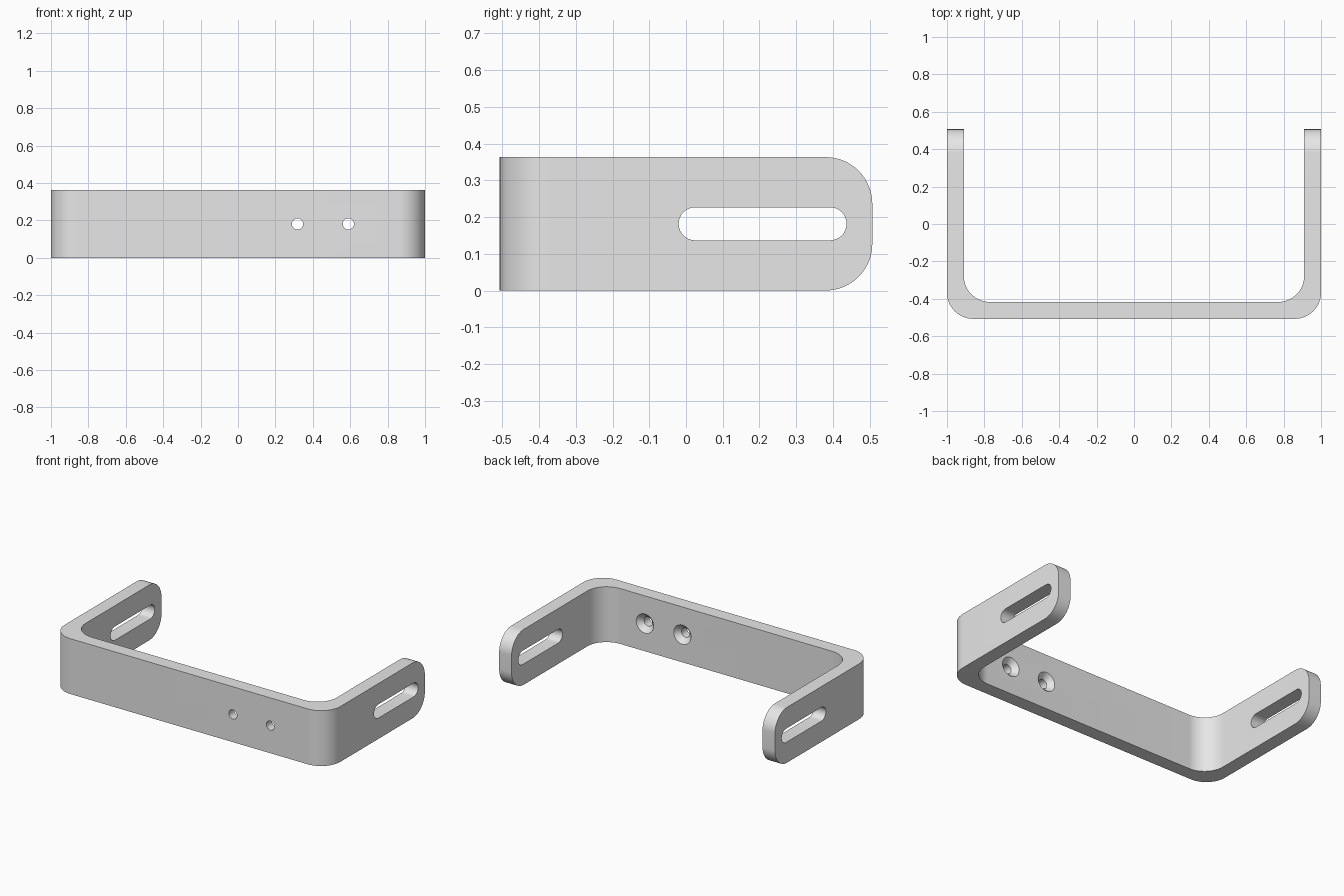
import bpy, bmesh, math
from mathutils import Vector

cube = bpy.data.objects.get("Cube")
if cube:
    bpy.data.objects.remove(cube, do_unlink=True)

W, D, H, T = 1.0, 0.507, 0.363, 0.09     # half width, half depth, height, thickness
R_BEND, R_END = 0.14, 0.127
MID = H / 2

metal = bpy.data.materials.new("plain grey metal")
metal.use_nodes = True
grey = (0.8, 0.8, 0.8, 1)
metal.diffuse_color = grey
metal.node_tree.nodes["Principled BSDF"].inputs["Base Color"].default_value = grey


def arc(cx, cy, r, a0, a1, n=16):
    """Points on an arc, angles in degrees."""
    return [(cx + r * math.cos(math.radians(a0 + (a1 - a0) * i / n)),
             cy + r * math.sin(math.radians(a0 + (a1 - a0) * i / n))) for i in range(n + 1)]


def finish(name, bm):
    bmesh.ops.recalc_face_normals(bm, faces=bm.faces)
    mesh = bpy.data.meshes.new(name)
    bm.to_mesh(mesh)
    bm.free()
    mesh.materials.append(metal)
    ob = bpy.data.objects.new(name, mesh)
    bpy.context.collection.objects.link(ob)
    return ob


def loft(rings):
    """Skin a series of matching closed rings and cap both ends."""
    bm = bmesh.new()
    rows = [[bm.verts.new(p) for p in ring] for ring in rings]
    n = len(rows[0])
    for a, b in zip(rows, rows[1:]):
        for i in range(n):
            j = (i + 1) % n
            bm.faces.new((a[i], a[j], b[j], b[i]))
    bm.faces.new(rows[0])
    bm.faces.new(rows[-1])
    return bm


# U-shaped strap: right half of the outline, mirrored, then raised to full height
inner_x, inner_y = W - T, -D + T
outer = arc(W - R_BEND, -D + R_BEND, R_BEND, -90, 0) + [(W, D)]
inner = [(inner_x, D)] + arc(inner_x - R_BEND, inner_y + R_BEND, R_BEND, 0, -90)
half = outer + inner
outline = half + [(-x, y) for x, y in reversed(half)]
bm = loft([[(x, y, z) for x, y in outline] for z in (0, H)])

# Rounded corners on the free ends of both arms
ends = [e for e in bm.edges
        if all(v.co.y > D - 0.001 for v in e.verts)
        and abs(e.verts[0].co.z - e.verts[1].co.z) < 0.001]
bmesh.ops.bevel(bm, geom=ends, offset=R_END, segments=16, profile=0.5, affect='EDGES')
bracket = finish("bracket", bm)

# Slot cutter passing through both arms
R_SLOT = 0.045
slot = arc(0.437 - R_SLOT, MID, R_SLOT, -90, 90) + arc(-0.02 + R_SLOT, MID, R_SLOT, 90, 270)
cutters = [finish("slot_cutter", loft([[(x, y, z) for y, z in slot] for x in (-1.2, 1.2)]))]

# Screw hole cutters, countersunk on the inside of the crossbar
R_HOLE, R_SINK = 0.03, 0.063
sink = R_SINK - R_HOLE
profile = [(-D - 0.1, R_HOLE), (inner_y - sink, R_HOLE), (inner_y + 0.02, R_SINK + 0.02)]
for hx in (0.318, 0.59):
    rings = [[(x, y, z) for x, z in arc(hx, MID, r, 0, 360, 32)[:-1]] for y, r in profile]
    cutters.append(finish("screw_hole_cutter", loft(rings)))

# Cut the openings, then drop the cutters
bpy.ops.object.select_all(action='DESELECT')
bpy.context.view_layer.objects.active = bracket
bracket.select_set(True)
for c in cutters:
    c.hide_render = True
    mod = bracket.modifiers.new("cut", 'BOOLEAN')
    mod.operation = 'DIFFERENCE'
    mod.solver = 'EXACT'
    mod.object = c
    bpy.ops.object.modifier_apply(modifier=mod.name)
    bpy.data.objects.remove(c, do_unlink=True)

# Smooth bends with crisp edges
bpy.ops.object.shade_smooth_by_angle(angle=math.radians(30))
